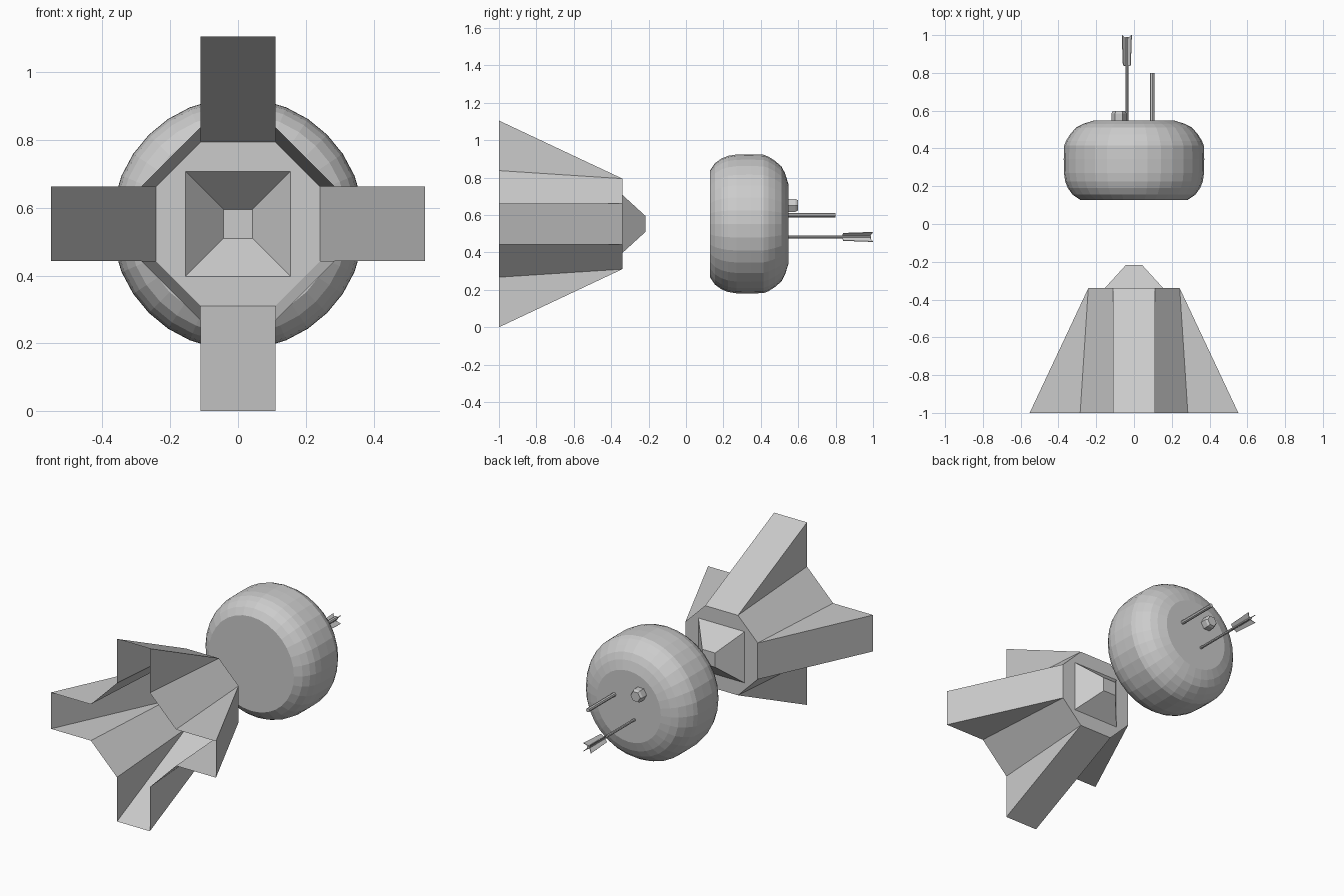
import bpy, bmesh
from math import sin, cos, pi
from mathutils import Matrix, Vector

if "Cube" in bpy.data.objects:
    bpy.data.objects.remove(bpy.data.objects["Cube"])

CZ = 0.5525  # height of the main axis


def finish(name, bm):
    bmesh.ops.remove_doubles(bm, verts=bm.verts, dist=1e-5)
    bmesh.ops.recalc_face_normals(bm, faces=bm.faces)
    me = bpy.data.meshes.new(name)
    bm.to_mesh(me)
    bm.free()
    ob = bpy.data.objects.new(name, me)
    bpy.context.collection.objects.link(ob)
    return ob


def lathe_y(name, profile, sides, x=0.0, z=CZ, turn=0.0):
    """Capped solid of revolution about a line parallel to y; profile = (y, radius)."""
    bm = bmesh.new()
    rings = [[bm.verts.new((x + r * cos(turn + 2 * pi * i / sides), y,
                            z + r * sin(turn + 2 * pi * i / sides)))
              for i in range(sides)] for y, r in profile]
    for a, b in zip(rings, rings[1:]):
        for i in range(sides):
            j = (i + 1) % sides
            bm.faces.new((a[i], a[j], b[j], b[i]))
    bm.faces.new(rings[0])
    bm.faces.new(rings[-1])
    return finish(name, bm)


# Open cross-shaped shell: one quarter turned four times about the y axis
FRONT, NECK, TIP = -1.0, -0.34, -0.217
A, OCT, BASE, ARM, SQ, SM = 0.11, 0.242, 0.285, 0.5525, 0.155, 0.043
quarter = [
    # arm top and its two triangular cheeks
    [(-A, FRONT, ARM), (A, FRONT, ARM), (A, NECK, OCT), (-A, NECK, OCT)],
    [(A, FRONT, ARM), (A, FRONT, BASE), (A, NECK, OCT)],
    [(-A, FRONT, ARM), (-A, FRONT, BASE), (-A, NECK, OCT)],
    # diagonal panel between arms
    [(A, FRONT, BASE), (BASE, FRONT, A), (OCT, NECK, A), (A, NECK, OCT)],
    # octagonal shoulder around the square opening
    [(-A, NECK, OCT), (A, NECK, OCT), (SQ, NECK, SQ), (-SQ, NECK, SQ)],
    [(A, NECK, OCT), (OCT, NECK, A), (SQ, NECK, SQ)],
    # truncated pyramid side
    [(-SQ, NECK, SQ), (SQ, NECK, SQ), (SM, TIP, SM), (-SM, TIP, SM)],
]
bm = bmesh.new()
for k in range(4):
    m = Matrix.Translation((0, 0, CZ)) @ Matrix.Rotation(k * pi / 2, 4, 'Y')
    for face in quarter:
        bm.faces.new([bm.verts.new(m @ Vector(p)) for p in face])
bm.faces.new([bm.verts.new((sx * SM, TIP, CZ + sz * SM))
              for sx, sz in ((-1, -1), (1, -1), (1, 1), (-1, 1))])
finish("cross_shell", bm)

# Rounded drum
lathe_y("drum", [(0.128, 0.285), (0.155, 0.325), (0.19, 0.35), (0.225, 0.364),
                 (0.27, 0.371), (0.345, 0.372), (0.415, 0.37), (0.44, 0.36),
                 (0.475, 0.338), (0.51, 0.308), (0.53, 0.27), (0.547, 0.215)], 32)

# Hex nut and the two rods on the back
lathe_y("hex_nut", [(0.54, 0.04), (0.585, 0.04), (0.598, 0.032)], 6, -0.08, 0.652)
lathe_y("plain_rod", [(0.54, 0.012), (0.80, 0.012)], 8, 0.097, 0.60)
RX, RZ = -0.038, 0.483
lathe_y("finned_rod", [(0.54, 0.008), (0.99, 0.008)], 8, RX, RZ)

# Four thin flared fins at the end of the rod
bm = bmesh.new()
for k in range(4):
    m = Matrix.Translation((RX, 0, RZ)) @ Matrix.Rotation(pi / 4 + k * pi / 2, 4, 'Y')
    outline = [(0.835, 0.004), (0.84, 0.028), (1.0, 0.036), (0.98, 0.004)]
    sides = [[bm.verts.new(m @ Vector((x, y, r))) for y, r in outline]
             for x in (-0.002, 0.002)]
    bm.faces.new(sides[0])
    bm.faces.new(sides[1])
    for i in range(4):
        j = (i + 1) % 4
        bm.faces.new((sides[0][i], sides[0][j], sides[1][j], sides[1][i]))
finish("rod_fins", bm)
